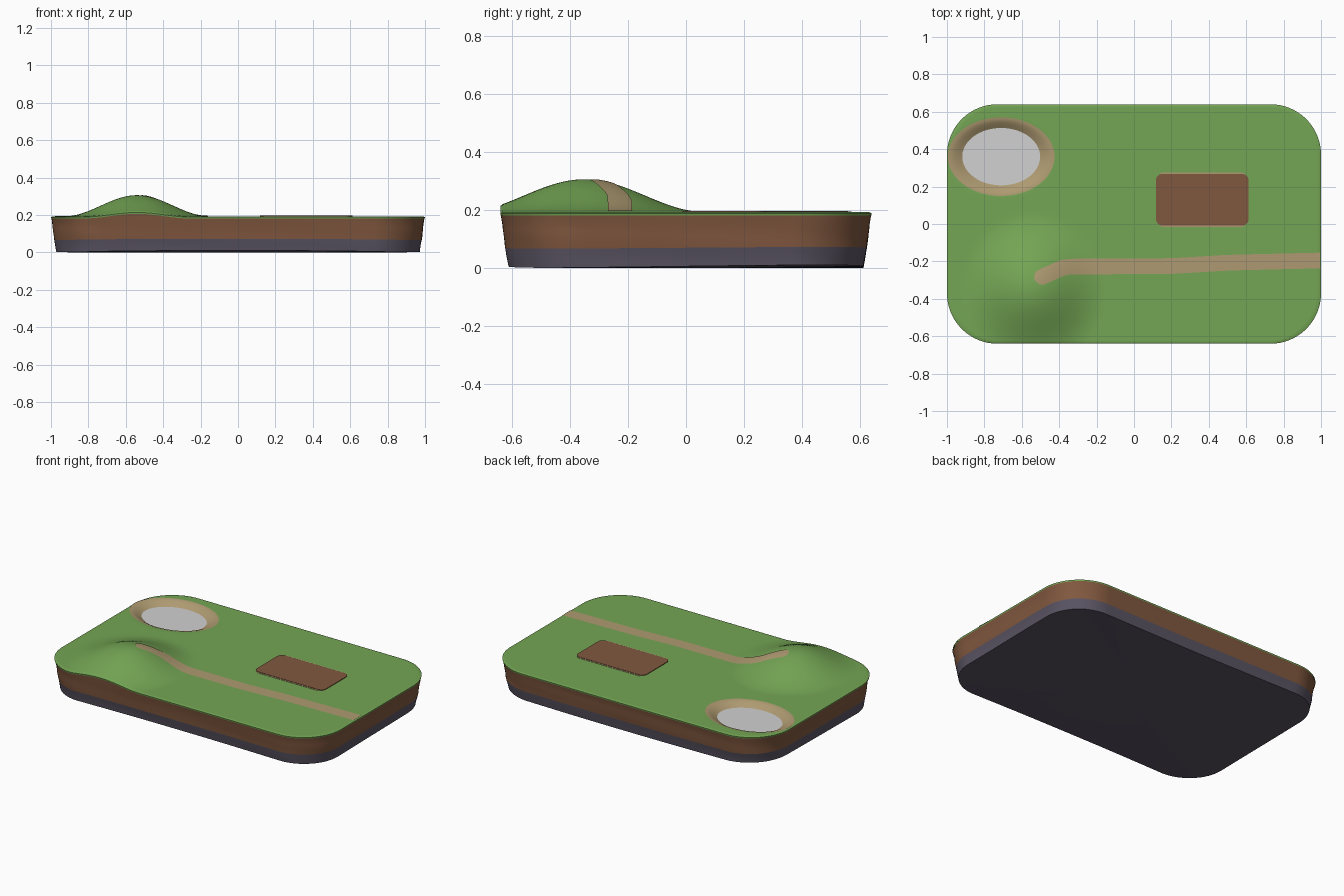
import bpy, math
from mathutils import Vector

old = bpy.data.objects.get("Cube")
if old:
    bpy.data.objects.remove(old, do_unlink=True)

TAU = math.tau
BASE = 0.193


def srgb(r, g, b):
    return [((c / 255 + 0.055) / 1.055) ** 2.4 for c in (r, g, b)] + [1.0]


def material(name, rgb):
    m = bpy.data.materials.new(name)
    m.use_nodes = True
    m.diffuse_color = srgb(*rgb)
    bsdf = m.node_tree.nodes["Principled BSDF"]
    bsdf.inputs["Base Color"].default_value = srgb(*rgb)
    bsdf.inputs["Roughness"].default_value = 0.9
    return m


GRASS = material("grass green", (116, 165, 84))
SOIL = material("soil brown", (129, 88, 63))
STONE = material("stone grey", (90, 84, 99))
SAND = material("sandy tan", (174, 154, 113))
WATER = material("water grey", (209, 209, 209))


def smooth(t):
    t = max(0.0, min(1.0, t))
    return t * t * (3 - 2 * t)


def ground(x, y):
    """Terrain height: a flat lawn, one hill and one pond bowl."""
    hill = math.hypot((x + 0.54) / 0.39, (y + 0.35) / 0.42)
    pond = math.hypot((x + 0.71) / 0.285, (y - 0.36) / 0.21)
    z = BASE + 0.113 * (1 + math.cos(math.pi * min(hill, 1))) / 2
    return z - 0.045 * smooth((1 - pond) / 0.45)


def outline(hx, hy, r, arc=32, nx=48, ny=28):
    """Rounded rectangle, counter-clockwise, with evenly split sides."""
    corners = [(hx - r, hy - r), (r - hx, hy - r), (r - hx, r - hy), (hx - r, r - hy)]
    pts = []
    for q, (cx, cy) in enumerate(corners):
        for i in range(arc + 1):
            a = (q + i / arc) * TAU / 4
            pts.append(Vector((cx + r * math.cos(a), cy + r * math.sin(a))))
        n = nx if q % 2 == 0 else ny
        a = (q + 1) * TAU / 4
        nxt = Vector(corners[(q + 1) % 4]) + r * Vector((math.cos(a), math.sin(a)))
        start = pts[-1].copy()
        pts += [start.lerp(nxt, i / n) for i in range(1, n)]
    return pts


def ellipse(cx, cy, rx, ry, n=96):
    return [Vector((cx + rx * math.cos(TAU * i / n), cy + ry * math.sin(TAU * i / n)))
            for i in range(n)]


def loft(name, rings, mat, closed=True, cap=None, cap_first=False):
    """Skin between rings; cap is an optional centre point closing one end."""
    n = len(rings[0])
    verts = [p for ring in rings for p in ring]
    faces = []
    for k in range(len(rings) - 1):
        for i in range(n if closed else n - 1):
            j = (i + 1) % n
            faces.append((k * n + i, k * n + j, (k + 1) * n + j, (k + 1) * n + i))
    if cap:
        verts.append(cap)
        s = 0 if cap_first else (len(rings) - 1) * n
        for i in range(n):
            a, b = s + i, s + (i + 1) % n
            faces.append((b, a, len(verts) - 1) if cap_first else (a, b, len(verts) - 1))
    me = bpy.data.meshes.new(name)
    me.from_pydata(verts, [], faces)
    me.materials.append(mat)
    ob = bpy.data.objects.new(name, me)
    bpy.context.collection.objects.link(ob)
    bpy.ops.object.select_all(action="DESELECT")
    ob.select_set(True)
    bpy.context.view_layer.objects.active = ob
    bpy.ops.object.shade_smooth_by_angle(angle=math.radians(40))
    return ob


def drape(pts, lift):
    return [(p[0], p[1], ground(p[0], p[1]) + lift) for p in pts]


# Grass sheet: short skirt, lip, then rings shrinking to the centre
edge = outline(1.0, 0.64, 0.27)
RINGS = 80
grass = [drape([p * 0.998 for p in edge], -0.012), drape(edge, -0.004)]
grass += [drape([p * (k / RINGS) for p in edge], 0) for k in range(RINGS - 1, 0, -1)]
loft("grass_top", grass, GRASS, cap=(0, 0, ground(0, 0)))


# Side layers: slightly rippled, tapering walls
def wall_ring(inset, z, ripple, wave):
    pts = outline(1 - inset, 0.64 - inset, 0.27 - inset / 2)
    ring = []
    for i, p in enumerate(pts):
        a = TAU * i / len(pts)
        s = 1 - ripple * (1 + math.sin(7 * a + 40 * z) * math.cos(4 * a - 25 * z))
        ring.append((p.x * s, p.y * s, z + wave * math.sin(3 * a + 1)))
    return ring


seam = wall_ring(0.016, 0.07, 0.002, 0.003)
soil = [seam] + [wall_ring(0.016 - 0.012 * t, 0.07 + 0.105 * t, 0.002, 0.003 * (1 - t))
                 for t in (0.2, 0.4, 0.6, 0.8)]
soil.append(drape([p * 0.997 for p in edge], -0.011))
loft("soil_layer", soil, SOIL)

foot = wall_ring(0.028, 0.006, 0.001, 0.005)
stone = [foot] + [wall_ring(0.028 - 0.012 * t, 0.006 + 0.064 * t, 0.002, 0.004)
                  for t in (0.33, 0.67)] + [seam]
loft("stone_base", stone, STONE, cap=(0, 0, 0), cap_first=True)

# Pond: sandy bank draped in the bowl, with a flat water disc
bank = [drape(ellipse(-0.71, 0.36, 0.285 * d, 0.21 * d), 0.003)
        for d in (1.0, 0.95, 0.9, 0.85, 0.8, 0.75, 0.7, 0.65)]
loft("pond_bank", bank, SAND)
disc = [(p.x, p.y, 0.167) for p in ellipse(-0.71, 0.36, 0.212, 0.156)]
loft("pond_water", [disc], WATER, cap=(-0.71, 0.36, 0.167))


# Tilled plot with thin sandy borders along its long sides
def plate(name, hx, hy, r, z, mat):
    c = Vector((0.365, 0.13))
    pts = [p + c for p in outline(hx, hy, r, 6, 4, 4)]
    low = [(p.x, p.y, BASE - 0.002) for p in pts]
    high = [(p.x, p.y, z) for p in pts]
    loft(name, [low, high], mat, cap=(c.x, c.y, z))


plate("plot_border", 0.23, 0.146, 0.02, BASE + 0.002, SAND)
plate("tilled_plot", 0.248, 0.138, 0.035, BASE + 0.004, SOIL)

# Footpath: ribbon draped over the hill, rounded at its upper end
route = [Vector(p) for p in ((-0.53, -0.3), (-0.37, -0.228), (0.2, -0.225),
                             (0.5, -0.207), (0.995, -0.195))]
line = []
for a, b in zip(route, route[1:]):
    n = max(2, round((b - a).length / 0.01))
    line += [a.lerp(b, i / n) for i in range(n)]
line.append(route[-1])
for _ in range(12):
    line = [line[0]] + [(line[i - 1] + line[i] * 2 + line[i + 1]) / 4
                        for i in range(1, len(line) - 1)] + [line[-1]]
HALF = 0.042
ribbon, run = [], 0.0
for i, p in enumerate(line):
    run += (p - line[i - 1]).length if i else 0.0
    d = (line[min(i + 1, len(line) - 1)] - line[max(i - 1, 0)]).normalized()
    side = Vector((d.y, -d.x))
    t = min(run / HALF, 1)
    w = HALF * max(0.05, math.sqrt(1 - (1 - t) ** 2))
    ribbon.append(drape([p - side * w * k / 3 for k in range(-3, 4)], 0.003))
path = loft("footpath", ribbon, SAND, closed=False)
if path.data.polygons[len(path.data.polygons) // 2].normal.z < 0:
    path.data.flip_normals()
